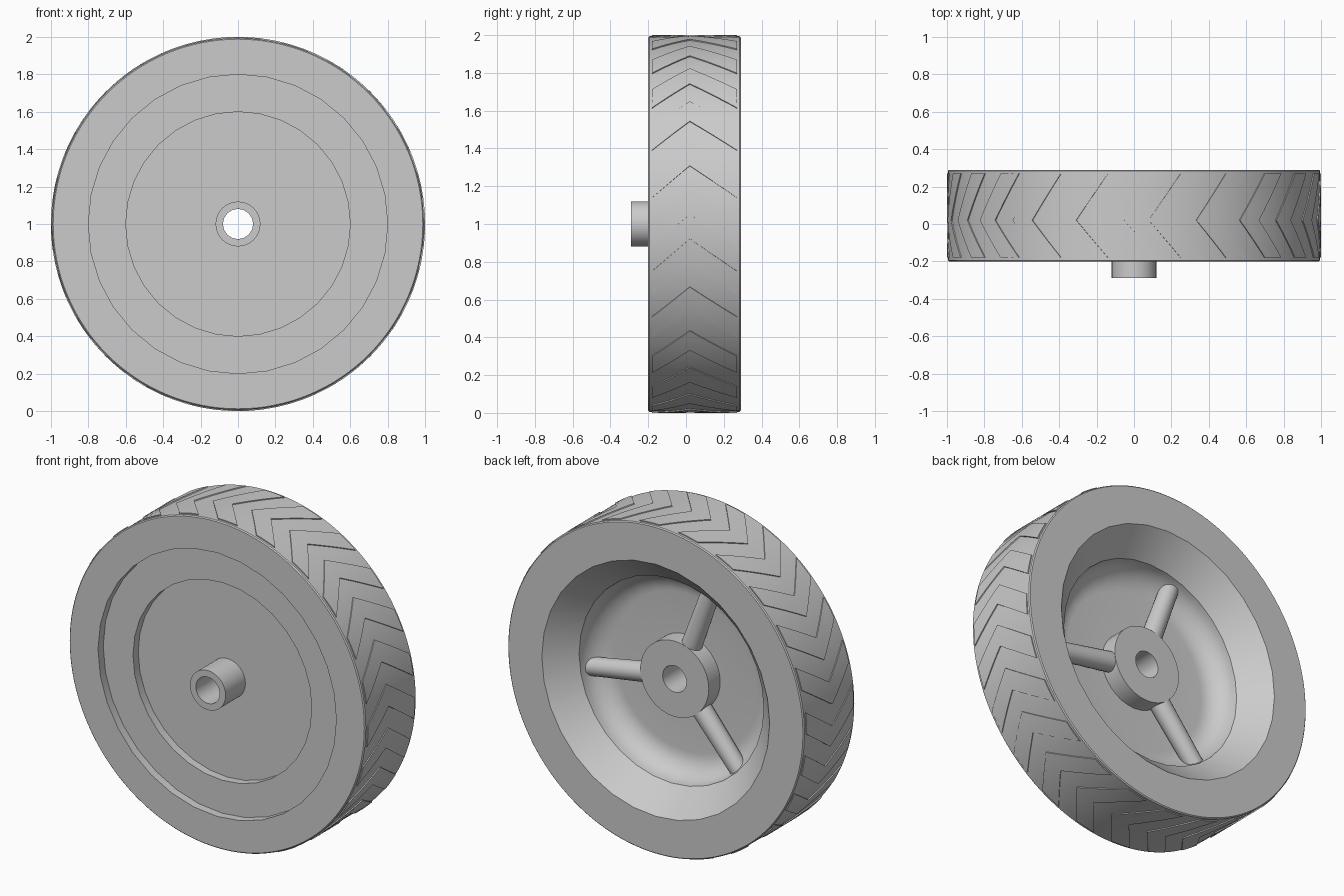
import bpy, bmesh
from math import sin, cos, pi, radians
from mathutils import Vector

old = bpy.data.objects.get("Cube")
if old:
    bpy.data.objects.remove(old, do_unlink=True)

grey = bpy.data.materials.new("light_grey")
grey.use_nodes = True
COLOR = (0.6, 0.6, 0.6, 1)
grey.diffuse_color = COLOR
grey.node_tree.nodes["Principled BSDF"].inputs["Base Color"].default_value = COLOR


def polar(r, a, y):
    """Point on the wheel: radius, angle from +x towards +z, depth."""
    return Vector((r * cos(a), y, 1 + r * sin(a)))


def finish(name, bm, smooth=True):
    bmesh.ops.recalc_face_normals(bm, faces=bm.faces[:])
    mesh = bpy.data.meshes.new(name)
    bm.to_mesh(mesh)
    bm.free()
    mesh.materials.append(grey)
    ob = bpy.data.objects.new(name, mesh)
    bpy.context.collection.objects.link(ob)
    bpy.ops.object.select_all(action="DESELECT")
    ob.select_set(True)
    bpy.context.view_layer.objects.active = ob
    if smooth:
        bpy.ops.object.shade_smooth_by_angle(angle=radians(30))
    return ob


def lathe(name, profile):
    """Closed ring from (radius, depth, sides); sides may change by whole multiples."""
    bm = bmesh.new()
    rings = [[bm.verts.new(polar(r, 2 * pi * i / n, y)) for i in range(n)]
             for r, y, n in profile]
    for a, b in zip(rings, rings[1:] + rings[:1]):
        n = min(len(a), len(b))
        ka, kb = len(a) // n, len(b) // n
        for i in range(n):
            side_a = [a[(ka * i + j) % len(a)] for j in range(ka + 1)]
            side_b = [b[(kb * i + j) % len(b)] for j in range(kb + 1)]
            bm.faces.new(side_a + side_b[::-1])
    return finish(name, bm)


# Wheel body: bore, front boss, stepped front, tyre, conical back and bowl
S, T = 32, 128
BORE, AXLE_Y, BOWL, FILLET = 0.08, 0.11, 0.48, 0.14
front = [(BORE, -0.29, S), (0.12, -0.29, S), (0.12, -0.1, S), (0.6, -0.1, S),
         (0.6, -0.15, S), (0.8, -0.15, S), (0.8, -0.2, S)]
tyre = [(0.988, -0.2, T), (0.994, -0.194, T), (0.994, 0.284, T), (0.988, 0.29, T)]
back = [(0.765, 0.29, S)]
back += [(BOWL + FILLET * cos(t), FILLET - FILLET * sin(t), S)
         for t in (pi / 2 * k / 8 for k in range(9))]
hub = [(0.23, 0, S), (0.23, AXLE_Y, S), (BORE, AXLE_Y, S)]
lathe("wheel_body", front + tyre + back + hub)

# Three round spokes behind the disc
for k in range(3):
    a = radians(120 * k - 10)
    start, end = polar(0.15, a, 0.05), polar(0.64, a, 0.05)
    axis = end - start
    bm = bmesh.new()
    bmesh.ops.create_cone(bm, cap_ends=True, segments=24, radius1=0.06,
                          radius2=0.053, depth=axis.length)
    turn = axis.to_track_quat("Z", "Y").to_matrix()
    for v in bm.verts:
        v.co = turn @ v.co + (start + end) / 2
    finish(f"spoke_{k + 1}", bm)

# Chevron tread bars, low relief, apex pointing round the wheel
COUNT, STEPS, ROWS = 24, 3, 5
APEX_Y, FRONT_Y, BACK_Y = 0.02, -0.18, 0.27
SWEEP, WIDTH = radians(10), radians(7.5)
bm = bmesh.new()
rows = [-1 + k / ROWS for k in range(2 * ROWS + 1)]
for c in range(COUNT):
    base = radians(3) + 2 * pi * c / COUNT

    def layer(r):
        grid = []
        for t in rows:
            reach = BACK_Y - APEX_Y if t > 0 else APEX_Y - FRONT_Y
            grid.append([bm.verts.new(polar(r, base - SWEEP * abs(t) + WIDTH * s / STEPS,
                                            APEX_Y + t * reach))
                         for s in range(STEPS + 1)])
        return grid

    top, low = layer(1.0), layer(0.985)
    last = len(rows) - 1
    for g in (top, low):
        for i in range(last):
            for j in range(STEPS):
                bm.faces.new((g[i][j], g[i + 1][j], g[i + 1][j + 1], g[i][j + 1]))
    for j in (0, STEPS):
        for i in range(last):
            bm.faces.new((top[i][j], top[i + 1][j], low[i + 1][j], low[i][j]))
    for i in (0, last):
        for j in range(STEPS):
            bm.faces.new((top[i][j], top[i][j + 1], low[i][j + 1], low[i][j]))
finish("tread_bars", bm)
